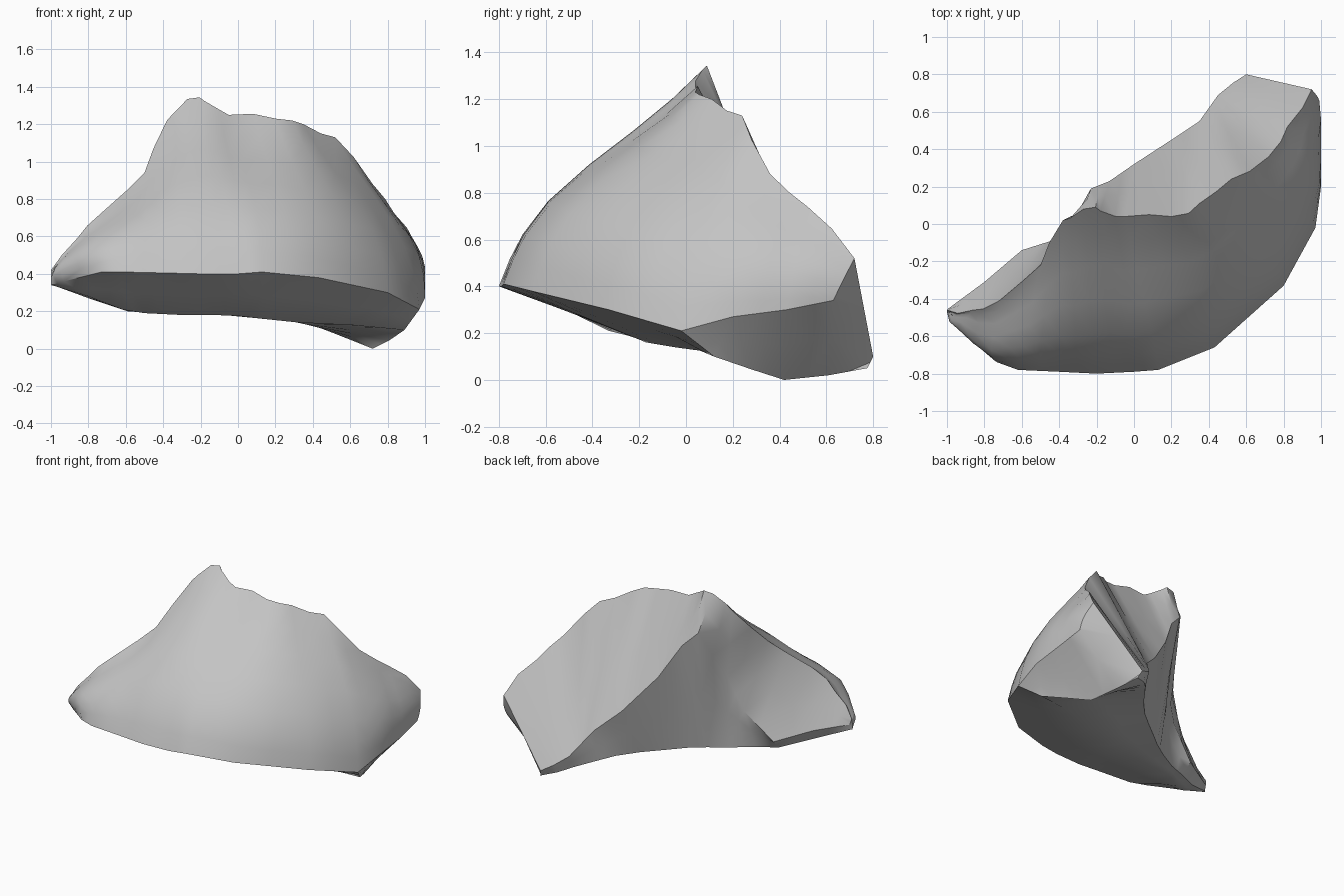
import bpy, bmesh, math, random
from mathutils import Vector

if "Cube" in bpy.data.objects:
    bpy.data.objects.remove(bpy.data.objects["Cube"])

random.seed(4)

# Rails running along the crescent, from the left tip to the right end
CREST = [(-1, -.46, .42), (-.86, -.46, .59), (-.72, -.41, .735), (-.5, -.22, .94),
         (-.38, .02, 1.22), (-.27, .08, 1.335), (-.18, .07, 1.325), (-.05, .04, 1.25),
         (.2, .04, 1.23), (.35, .11, 1.2), (.52, .24, 1.13), (.72, .36, .88),
         (.82, .52, .74), (.95, .72, .52)]
RIM = [(-1, -.47, .34), (-.93, -.55, .36), (-.73, -.74, .41), (-.62, -.78, .41),
       (-.4, -.79, .405), (-.2, -.8, .4), (0, -.79, .4), (.13, -.78, .41),
       (.43, -.66, .38), (.8, -.33, .3), (.97, -.02, .21), (1, .2, .27),
       (1, .43, .3), (.99, .63, .34)]
KEEL = [(-.98, -.47, .335), (-.8, -.47, .28), (-.62, -.33, .21), (-.5, -.25, .19),
        (-.3, -.22, .18), (-.12, -.2, .18), (0, -.2, .175), (.13, -.17, .16),
        (.32, -.05, .14), (.62, .06, .125), (.89, .12, .1), (.81, .28, .045),
        (.72, .42, 0), (.67, .61, .02)]
INNER_FOOT = [(-.99, -.46, .34), (-.8, -.36, .27), (-.59, -.21, .2), (-.45, -.15, .19),
              (-.3, -.06, .18), (-.18, .02, .18), (-.08, .1, .18), (.03, .19, .17),
              (.16, .3, .16), (.27, .42, .15), (.36, .54, .13), (.44, .64, .11),
              (.52, .72, .08), (.62, .775, .05)]
INNER_RIB = [(-.99, -.45, .38), (-.8, -.31, .34), (-.6, -.14, .27), (-.41, -.08, .46),
             (-.31, -.03, .7), (-.23, .19, 1.08), (-.13, .23, .98), (0, .32, .75),
             (.2, .45, .5), (.35, .55, .36), (.4, .62, .28), (.45, .69, .2),
             (.53, .755, .14), (.6, .8, .1)]


def refine(rail, jitter=0.0):
    """Double the stations, roughening the new midpoints."""
    pts = [Vector(p) for p in rail]
    out = []
    for a, b in zip(pts, pts[1:]):
        mid = (a + b) / 2
        mid += Vector([random.uniform(-jitter, jitter) for _ in range(3)])
        out += [a, mid]
    return out + [pts[-1]]


crest = refine(CREST, .022)
rim, keel, foot, rib = [refine(r) for r in (RIM, KEEL, INNER_FOOT, INNER_RIB)]
count = len(crest)

# Each cross-section: crest, swollen outer wall, rim, underside, inner wall
OUTER_STEPS = (.15, .32, .5, .68, .82, .91)
rings = []
for i in range(count):
    c, r = crest[i], rim[i]
    along = rim[min(i + 1, count - 1)] - rim[max(i - 1, 0)]
    outward = (c - r).cross(along).normalized()
    if outward.z < 0:
        outward.negate()
    arch = max(0.0, math.sin(math.pi * i / (count - 1)))
    swell = .005 if i == 0 else .015 + .085 * arch ** .6
    # the right flank swells evenly, the front hangs lower
    skew = 1.8 - .6 * max(0, i - 14) / (count - 15)
    ring = [c]
    for t in OUTER_STEPS:
        p = c.lerp(r, t) + outward * (swell * math.sin(math.pi * t ** skew))
        p.x = max(-1, min(1, p.x))
        p.y = max(-.8, p.y)
        ring.append(p)
    ring += [r, r.lerp(keel[i], .5), keel[i], keel[i].lerp(foot[i], .5), foot[i],
             foot[i].lerp(rib[i], .5), rib[i], rib[i].lerp(c, .5)]
    rings.append(ring)

# Skin the sections into one closed boulder
bm = bmesh.new()
verts = [[bm.verts.new(p) for p in ring] for ring in rings]
n = len(rings[0])
for a, b in zip(verts, verts[1:]):
    for j in range(n):
        k = (j + 1) % n
        bm.faces.new((a[j], a[k], b[k], b[j]))
for cap in (verts[0], verts[-1]):
    bm.faces.new(cap)
bmesh.ops.remove_doubles(bm, verts=bm.verts, dist=.004)
bmesh.ops.triangulate(bm, faces=bm.faces)
bmesh.ops.recalc_face_normals(bm, faces=bm.faces)

mesh = bpy.data.meshes.new("boulder")
bm.to_mesh(mesh)
bm.free()
rock = bpy.data.objects.new("boulder", mesh)
bpy.context.collection.objects.link(rock)

stone = bpy.data.materials.new("stone grey")
stone.diffuse_color = (.55, .55, .55, 1)
stone.use_nodes = True
stone.node_tree.nodes["Principled BSDF"].inputs["Base Color"].default_value = stone.diffuse_color
mesh.materials.append(stone)

# Smooth faces with crisp broken edges
bpy.context.view_layer.objects.active = rock
rock.select_set(True)
bpy.ops.object.shade_smooth_by_angle(angle=math.radians(36))
